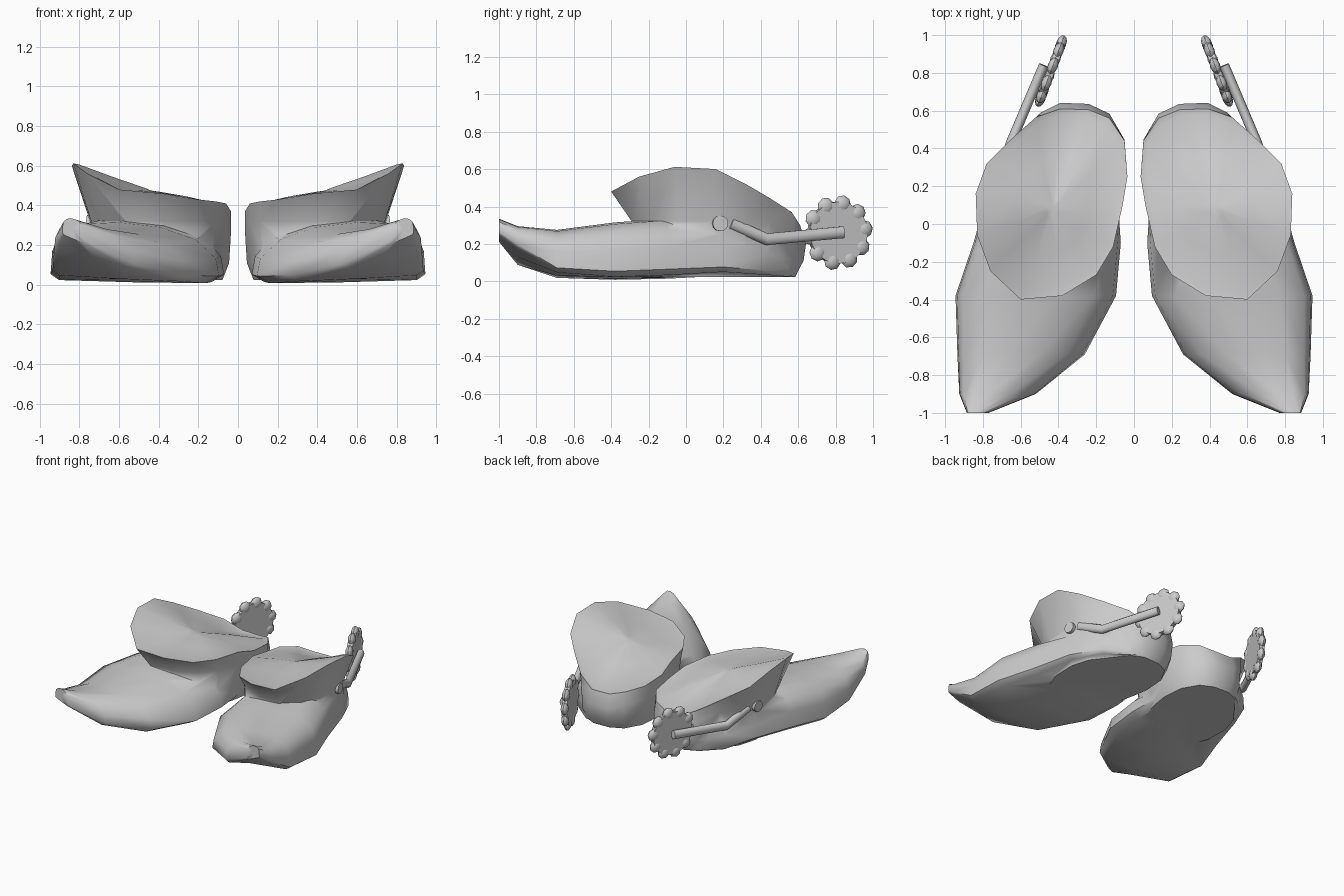
import bpy, bmesh
from math import cos, sin, pi, radians
from mathutils import Vector, Matrix

if "Cube" in bpy.data.objects:
    bpy.data.objects.remove(bpy.data.objects["Cube"])


def smooth(ob, angle):
    bpy.ops.object.select_all(action='DESELECT')
    bpy.context.view_layer.objects.active = ob
    ob.select_set(True)
    bpy.ops.object.shade_smooth_by_angle(angle=radians(angle))


def finish(bm, name, angle=50, mirror=True):
    bmesh.ops.recalc_face_normals(bm, faces=bm.faces[:])
    me = bpy.data.meshes.new(name)
    bm.to_mesh(me)
    bm.free()
    ob = bpy.data.objects.new(name, me)
    bpy.context.collection.objects.link(ob)
    smooth(ob, angle)
    if mirror:
        ob.modifiers.new("mirror", 'MIRROR')
    return ob


def loft(rings):
    """Closed skin through rings of equal length; ends capped by fans."""
    bm = bmesh.new()
    vs = [[bm.verts.new(p) for p in r] for r in rings]
    n = len(rings[0])
    for a, b in zip(vs, vs[1:]):
        for i in range(n):
            j = (i + 1) % n
            bm.faces.new((a[i], a[j], b[j], b[i]))
    for r, pts in ((vs[0], rings[0]), (vs[-1], rings[-1])):
        c = bm.verts.new(sum((Vector(p) for p in pts), Vector()) / n)
        for i in range(n):
            bm.faces.new((r[i], r[(i + 1) % n], c))
    return bm


# Foot: section swept from curled toe to heel (y, x0, x1, z0, z1, outward sole tilt)
section = [(.08, .02), (.5, 0), (.95, 0), (1, .1), (.99, .5), (.95, .8), (.8, .97),
           (.6, 1), (.35, .92), (.14, .72), (.02, .42), (0, .14)]
stations = [(-1.0, .77, .885, .205, .335, .05), (-.9, .52, .925, .075, .295, .11),
            (-.69, .26, .935, .01, .275, .04), (-.38, .095, .945, 0, .315, .025),
            (-.1, .07, .85, .005, .335, .03), (.2, .09, .765, .022, .30, .03),
            (.43, .12, .66, .025, .26, .01), (.55, .18, .50, .025, .20, 0),
            (.58, .25, .42, .04, .16, 0)]
boot = finish(loft([[(x0 + u * (x1 - x0), y, z0 + v * (z1 - z0) + t * u * (1 - v))
                     for u, v in section]
                    for y, x0, x1, z0, z1, t in stations]), "boot", mirror=False)

# Collar: flared slanting rim, pinched waist, wall rounding down to the heel
rim = [(.60, -.40, .48), (.76, -.25, .56), (.83, -.06, .612), (.838, .16, .60),
       (.78, .32, .52), (.66, .44, .45), (.52, .565, .37), (.39, .61, .30),
       (.24, .605, .30), (.13, .56, .33), (.05, .44, .35), (.035, .25, .37),
       (.06, .1, .41), (.11, -.12, .42), (.20, -.27, .43), (.38, -.38, .46)]


def waist(p, drop):
    """Ring below the rim, drawn in at the front and outside, bulged at the heel."""
    x, y, z = p
    y += .11 * max(0, -y / .4) + .03 * max(0, (y - .4) / .2)
    return Vector((x - .09 * max(0, (x - .4) / .43), y, min(.35, z - .07) - drop))


def inset(p, s, dz):
    return Vector((.43 + (p[0] - .43) * s, .12 + (p[1] - .12) * s, p[2] + dz))


def at_height(p, z):
    return Vector((p.x, p.y, z))


top = Vector((.43, .08, .475))
collar = finish(loft([[at_height(inset(waist(p, 0), .89, 0), .024) for p in rim],
                      [at_height(inset(waist(p, 0), .975, 0), .11) for p in rim],
                      [waist(p, .03) for p in rim],
                      rim,
                      [inset(p, .93, -.005) for p in rim],
                      [Vector(p).lerp(top, .5) for p in rim],
                      [Vector(p).lerp(top, .9) for p in rim]]), "collar", mirror=False)

# Fuse collar and foot into one shell
union = boot.modifiers.new("union", 'BOOLEAN')
union.operation = 'UNION'
union.solver = 'EXACT'
union.object = collar
bpy.context.view_layer.objects.active = boot
bpy.ops.object.modifier_apply(modifier="union")
bpy.data.objects.remove(collar)
smooth(boot, 75)
boot.modifiers.new("mirror", 'MIRROR')

# Spur arm: bent rod
path = [Vector(p) for p in ((.71, .24, .31), (.652, .43, .225), (.478, .84, .262))]
rings = []
for i, p in enumerate(path):
    d = path[min(i + 1, 2)] - path[max(i - 1, 0)]
    side = d.cross(Vector((0, 0, 1))).normalized()
    up = side.cross(d).normalized()
    rings.append([p + side * .026 * cos(a) + up * .033 * sin(a)
                  for a in (2 * pi * k / 10 for k in range(10))])
finish(loft(rings), "spur_arm")


def disc(bm, centre, normal, r, depth, sides):
    m = Matrix.Translation(centre) @ Vector(normal).to_track_quat('Z', 'Y').to_matrix().to_4x4()
    bmesh.ops.create_cone(bm, cap_ends=True, segments=sides, radius1=r, radius2=r,
                          depth=depth, matrix=m)
    return m


# Spur pivot stud on the outer side of the boot
bm = bmesh.new()
disc(bm, (.73, .18, .31), (1, .15, 0), .042, .06, 12)
finish(bm, "spur_stud")

# Spur wheel with ten knobs
bm = bmesh.new()
m = disc(bm, (.44, .81, .26), (.935, .354, 0), .165, .04, 30)
for k in range(10):
    a = 2 * pi * (k + .2) / 10
    bmesh.ops.create_uvsphere(bm, u_segments=8, v_segments=6, radius=1, matrix=m
                              @ Matrix.Translation((.155 * cos(a), .155 * sin(a), 0))
                              @ Matrix.Rotation(a, 4, 'Z')
                              @ Matrix.Diagonal((.048, .048, .027, 1)))
finish(bm, "spur_wheel", 40)
